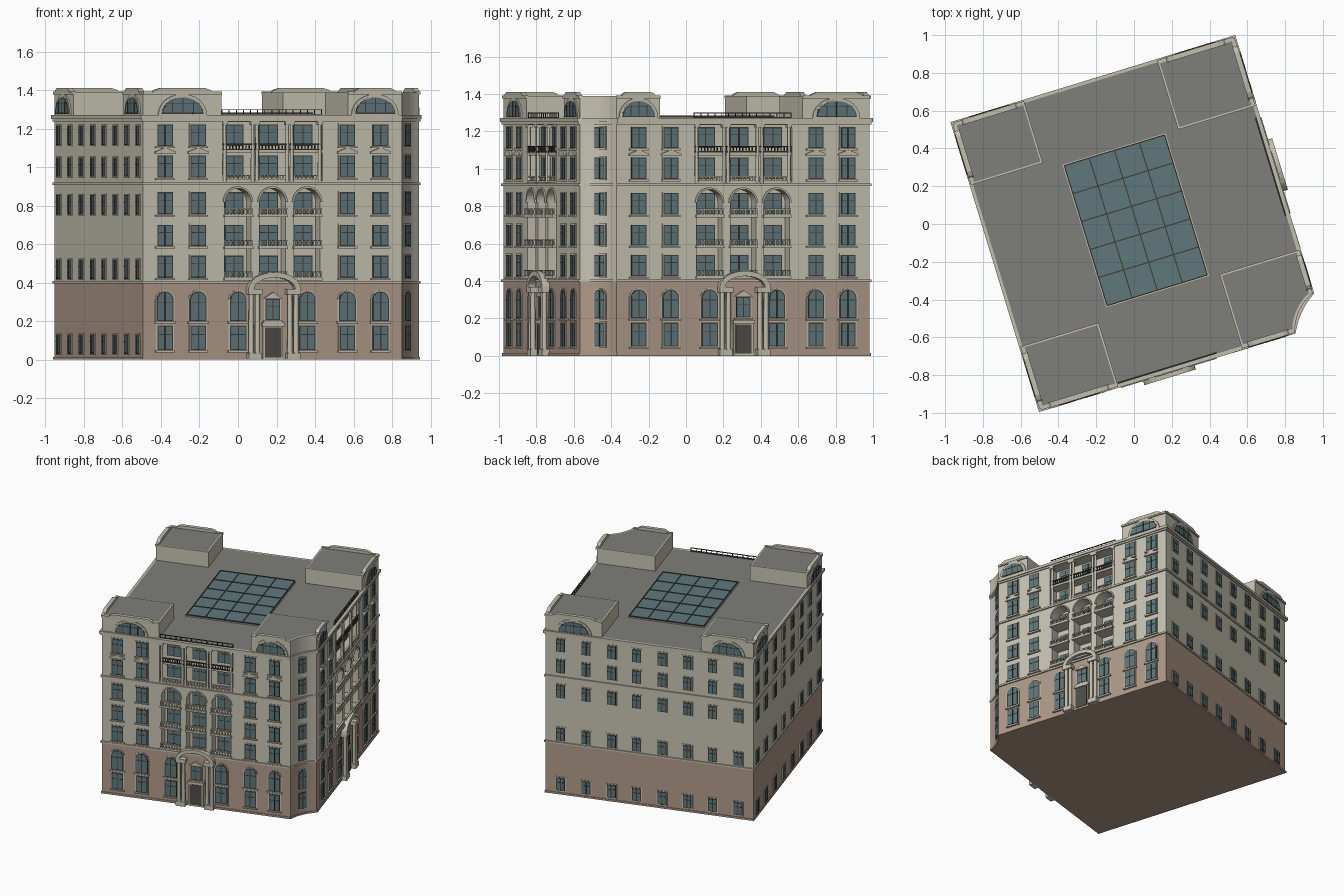
import bpy, bmesh
from math import radians, pi, cos, sin
from mathutils import Matrix, Vector

if "Cube" in bpy.data.objects:
    bpy.data.objects.remove(bpy.data.objects["Cube"])


def material(name, rgb):
    m = bpy.data.materials.new(name)
    m.use_nodes = True
    m.diffuse_color = (*rgb, 1)
    m.node_tree.nodes["Principled BSDF"].inputs["Base Color"].default_value = (*rgb, 1)
    return m


CREAM = material("cream wall", (0.57, 0.54, 0.45))
TRIM = material("pale stone trim", (0.54, 0.51, 0.42))
BROWN = material("brown stone", (0.43, 0.32, 0.25))
ROOF = material("grey roof", (0.21, 0.21, 0.195))
GLASS = material("teal glass", (0.115, 0.185, 0.2))
DARK = material("dark metal", (0.05, 0.047, 0.04))
DOOR = material("door grey", (0.075, 0.072, 0.062))

# The block is turned on its plot; each facade has a frame with -y facing outward
PLOT = Matrix.Rotation(radians(17), 4, 'Z')
W, E, S, N = -0.757, 0.79, -0.79, 0.785
CUT_X, CUT_Y = 0.648, -0.63


def frame(x, y, turn):
    return PLOT @ Matrix.Translation((x, y, 0)) @ Matrix.Rotation(radians(turn), 4, 'Z')


FRONT = frame((W + CUT_X) / 2, S, 0)
EAST = frame(E, (CUT_Y + N) / 2, 90)
NORTH = frame((W + E) / 2, N, 180)
WEST = frame(W, (S + N) / 2, 270)
CORNER = frame(0.703, -0.694, 45)

parts = {}


def mesh_of(name, *mats):
    if name not in parts:
        parts[name] = (bmesh.new(), mats)
    return parts[name][0]


def extrude(bm, ring, shift):
    """Close a ring of points into a solid by moving it along shift."""
    lo = [bm.verts.new(p) for p in ring]
    hi = [bm.verts.new(p + shift) for p in ring]
    bm.faces.new(lo[::-1])
    top = bm.faces.new(hi)
    for i in range(len(lo)):
        j = (i + 1) % len(lo)
        bm.faces.new((lo[i], lo[j], hi[j], hi[i]))
    return top


def panel(name, mat, M, outline, y0, y1):
    extrude(mesh_of(name, mat), [M @ Vector((x, y0, z)) for x, z in outline],
            M.to_3x3() @ Vector((0, y1 - y0, 0)))


def box(name, mat, M, x, w, y0, y1, z0, z1):
    panel(name, mat, M, arch(x, w, z0, z1), y0, y1)


def slab(name, pts, z0, z1, *mats, rim=0):
    bm = mesh_of(name, *mats)
    top = extrude(bm, [PLOT @ Vector((x, y, z0)) for x, y in pts], Vector((0, 0, z1 - z0)))
    if rim:
        bm.normal_update()
        bmesh.ops.inset_region(bm, faces=[top], thickness=rim)
        top.material_index = 1


def column(name, mat, M, x, y, r, z0, z1):
    bmesh.ops.create_cone(mesh_of(name, mat), cap_ends=True, segments=10, radius1=r, radius2=r * 0.88,
                          depth=z1 - z0, matrix=M @ Matrix.Translation((x, y, (z0 + z1) / 2)))


def bow(x, w, z, h, n=12):
    return [(x + w / 2 * cos(pi * i / n), z + h * sin(pi * i / n)) for i in range(n + 1)]


def arch(x, w, z0, z1, rise=0):
    base = [(x - w / 2, z0), (x + w / 2, z0)]
    if rise >= z1 - z0:
        return bow(x, w, z0, rise)
    return base + (bow(x, w, z1 - rise, rise) if rise else [(x + w / 2, z1), (x - w / 2, z1)])


def window(M, x, w, z0, z1, y=0, rise=0, sill=True):
    g = 0.006
    grow = lambda d: arch(x, w + 2 * d, z0 - d * (rise < z1 - z0), z1 + d, rise and rise + d)
    panel("window_surrounds", TRIM, M, grow(g), y - 0.005, y + 0.004)
    panel("window_frames", DARK, M, grow(0), y - 0.007, y)
    panel("window_glass", GLASS, M, grow(-g), y - 0.009, y)
    mid = z0 + (z1 - z0) * 0.62
    box("window_bars", DARK, M, x, 0.006, y - 0.011, y, z0, z1 - g)
    box("window_bars", DARK, M, x, w * 0.8, y - 0.011, y, mid, mid + 0.004)
    if sill:
        box("window_sills", TRIM, M, x, w + 0.02, y - 0.014, y, z0 - 0.012, z0 - 0.003)


def railing(name, mat, M, x, w, y, z0, z1, count, t=0.006):
    box(name, mat, M, x, w, y - t, y + t, z1 - t, z1)
    box(name, mat, M, x, w, y - t, y + t, z0, z0 + t)
    for i in range(count):
        box(name, mat, M, x + (w - t) * (i / (count - 1) - 0.5), t, y - t / 2, y + t / 2, z0, z1)


def corner_curve(o=0):
    """Hollow curve that cuts off the front-left corner."""
    a, c, b = Vector((CUT_X, S - o)), Vector((0.687 + o, -0.678 - o)), Vector((E + o, CUT_Y))
    return [tuple(a * (1 - t) ** 2 + c * 2 * t * (1 - t) + b * t * t) for t in [i / 8 for i in range(9)]]


def footprint(o=0):
    return [(W - o, S - o)] + corner_curve(o) + [(E + o, N + o), (W - o, N + o)]


# Main masses, string courses and roof
slab("lower_storeys", footprint(), 0, 0.4, BROWN)
slab("plinth", footprint(0.006), 0, 0.014, BROWN)
slab("upper_storeys", footprint(), 0.4, 1.25, CREAM)
for z in (0.395, 0.908):
    slab("string_courses", footprint(0.009), z, z + 0.013, TRIM)
slab("cornice_lower", footprint(0.008), 1.237, 1.25, TRIM)
slab("cornice_and_roof", footprint(0.015), 1.25, 1.27, TRIM, ROOF, rim=0.025)

# Skylight with glazing bars
u0, u1, v0, v1 = -0.262, 0.292, -0.371, 0.403
rect = lambda a, b, c, d: [(a, c), (b, c), (b, d), (a, d)]
slab("skylight_curb", rect(u0 - 0.008, u1 + 0.008, v0 - 0.008, v1 + 0.008), 1.26, 1.275, TRIM)
slab("skylight_glass", rect(u0, u1, v0, v1), 1.26, 1.28, GLASS)
for i in range(5):
    u = u0 + (u1 - u0) * i / 4
    slab("skylight_bars", rect(u - 0.003, u + 0.003, v0, v1), 1.27, 1.284, DARK)
for i in range(6):
    v = v0 + (v1 - v0) * i / 5
    slab("skylight_bars", rect(u0, u1, v - 0.003, v + 0.003), 1.27, 1.284, DARK)

# Corner pavilions on the roof
slab("pavilion_south_west", rect(W, -0.332, S, -0.445), 1.265, 1.388, CREAM, ROOF, rim=0.014)
slab("pavilion_north_west", rect(W, -0.367, 0.45, N), 1.265, 1.388, CREAM, ROOF, rim=0.014)
slab("pavilion_north_east", rect(0.37, E, 0.41, N), 1.265, 1.388, CREAM, ROOF, rim=0.014)
slab("pavilion_south_east", [(0.355, S)] + corner_curve() + [(E, -0.387), (0.355, -0.387)],
     1.265, 1.388, CREAM, ROOF, rim=0.014)


def pavilion_side(M, a, b):
    """Lunette window and raised parapet on one outer side, a to b along the facade."""
    x, w = (a + b) / 2, b - a
    lw = min(0.225, w * 0.74)
    panel("lunette_hoods", TRIM, M, arch(x, lw + 0.04, 1.27, 1.38, 0.11), -0.008, 0.004)
    window(M, x, lw, 1.277, 1.362, -0.004, 0.085, False)
    for k in (-1, 1):
        box("window_bars", DARK, M, x + k * lw / 4, 0.005, -0.015, 0, 1.277, 1.342)
    box("parapet_caps", TRIM, M, x, w, -0.008, 0.012, 1.376, 1.392)
    panel("parapet_caps", TRIM, M, [(x - w * 0.4, 1.385), (x + w * 0.4, 1.385), (x + w * 0.36, 1.4),
          (x + w * 0.29, 1.41), (x - w * 0.29, 1.41), (x - w * 0.36, 1.4)], -0.01, 0.018)


fx, ey, nx, wy = (W + CUT_X) / 2, (CUT_Y + N) / 2, (W + E) / 2, (S + N) / 2
pavilion_side(FRONT, W - fx, -0.332 - fx)
pavilion_side(FRONT, 0.355 - fx, CUT_X - fx)
pavilion_side(EAST, CUT_Y - ey, -0.387 - ey)
pavilion_side(EAST, 0.41 - ey, N - ey)
pavilion_side(NORTH, nx - E, nx - 0.37)
pavilion_side(NORTH, nx + 0.367, nx - W)
pavilion_side(WEST, wy - N, wy - 0.45)
pavilion_side(WEST, wy + 0.445, wy - S)

# Plain rear facades: eight small windows in five rows
for M, span in ((NORTH, 0.66), (WEST, 0.705)):
    for i in range(8):
        for z in (0.03, 0.42, 0.755, 0.95, 1.115):
            window(M, span * (i / 3.5 - 1), 0.066, z, z + 0.1, sill=False)

ROWS = [(0.05, 0.177), (0.2, 0.355), (0.425, 0.54), (0.59, 0.7), (0.755, 0.87), (0.945, 1.06), (1.11, 1.222)]
BAY, DEEP = 0.188, 0.08

# Windows of the cut corner
for r, (z0, z1) in enumerate(ROWS):
    window(CORNER, 0, 0.062, z0, z1, -0.003, 0.03 if r == 1 else 0, False)

# Two ornate facades
for M in (FRONT, EAST):
    for r, (z0, z1) in enumerate(ROWS):
        for x in (-0.585, -0.405, 0.405, 0.585):
            window(M, x, 0.092 if r == 1 else 0.084, z0, z1, 0, 0.044 if r == 1 else 0)
            if r == 5:  # gabled hoods
                panel("window_pediments", TRIM, M, [(x - 0.055, z1 + 0.01), (x + 0.055, z1 + 0.01),
                      (x + 0.055, z1 + 0.02), (x, z1 + 0.042), (x - 0.055, z1 + 0.02)], -0.016, 0)
        for x in (-BAY, 0, BAY):
            if r > 1:
                window(M, x, 0.105, z0, z1, DEEP, 0, False)
            elif x:
                window(M, x, 0.09, z0, z1, 0, 0.044 if r else 0)
    # Arched loggia recesses with balconies
    for x in (-BAY, 0, BAY):
        panel("recess_cutter", CREAM, M, arch(x, 0.142, 0.412, 0.89, 0.071), -0.05, DEEP)
        outer, inner = bow(x, 0.162, 0.819, 0.081), bow(x, 0.142, 0.819, 0.071)
        panel("loggia_arch_mouldings", TRIM, M, outer + inner[::-1], -0.008, 0.004)
        for z in (0.412, 0.575, 0.74):
            box("balcony_floors", TRIM, M, x, 0.156, -0.02, DEEP, z, z + 0.012)
            railing("balcony_balustrades", TRIM, M, x, 0.15, -0.012, z + 0.01, z + 0.047, 8, 0.007)
    # Open upper loggia
    box("recess_cutter", CREAM, M, 0, 0.545, -0.05, DEEP, 0.93, 1.235)
    box("loggia_floor", TRIM, M, 0, 0.545, 0.004, DEEP, 1.072, 1.088)
    railing("loggia_upper_railing", DARK, M, 0, 0.54, 0.004, 1.088, 1.122, 31, 0.006)
    railing("loggia_lower_balustrade", TRIM, M, 0, 0.54, 0.01, 0.93, 0.96, 27, 0.007)
    railing("roof_railing", DARK, M, 0, 0.545, 0.01, 1.272, 1.3, 15, 0.004)
    for x in (-0.258, -0.106, -0.082, 0.082, 0.106, 0.258):
        column("loggia_columns", TRIM, M, x, 0.006, 0.01, 0.925, 1.225)
        box("loggia_capitals", TRIM, M, x, 0.026, -0.008, 0.022, 1.22, 1.237)
    # Portico: paired columns, curved pediment, door and window over it
    for k in (-1, 1):
        box("portico_bases", TRIM, M, k * 0.105, 0.07, -0.04, 0, 0, 0.035)
        box("portico_capitals", TRIM, M, k * 0.105, 0.075, -0.042, 0, 0.338, 0.368)
        for x in (0.088, 0.122):
            column("portico_columns", TRIM, M, k * x, -0.022, 0.014, 0.03, 0.34)
    panel("portico_pediment", TRIM, M, bow(0, 0.285, 0.366, 0.088) + bow(0, 0.225, 0.366, 0.06)[::-1], -0.042, 0)
    box("door_surround", TRIM, M, 0, 0.11, -0.01, 0, 0, 0.19)
    box("door_lintel", TRIM, M, 0, 0.12, -0.018, 0, 0.172, 0.192)
    box("entrance_door", DOOR, M, 0, 0.088, -0.014, 0, 0.012, 0.168)
    window(M, 0, 0.08, 0.205, 0.315)
    panel("portico_window_gable", TRIM, M, [(-0.05, 0.318), (0.05, 0.318), (0, 0.35)], -0.016, 0)

# Turn the collected parts into objects
made = {}
for name, (bm, mats) in parts.items():
    bmesh.ops.recalc_face_normals(bm, faces=bm.faces)
    me = bpy.data.meshes.new(name)
    bm.to_mesh(me)
    bm.free()
    for m in mats:
        me.materials.append(m)
    made[name] = bpy.data.objects.new(name, me)
    bpy.context.collection.objects.link(made[name])

# Carve the loggias, then drop the cutter
wall, cutter = made["upper_storeys"], made["recess_cutter"]
cutter.hide_render = True
mod = wall.modifiers.new("recesses", 'BOOLEAN')
mod.operation, mod.solver, mod.object = 'DIFFERENCE', 'EXACT', cutter
bpy.context.view_layer.objects.active = wall
wall.select_set(True)
bpy.ops.object.modifier_apply(modifier=mod.name)
bpy.data.objects.remove(cutter)
for name in ("loggia_columns", "portico_columns", "upper_storeys", "lower_storeys"):
    bpy.context.view_layer.objects.active = made[name]
    made[name].select_set(True)
bpy.ops.object.shade_smooth_by_angle(angle=radians(40))
